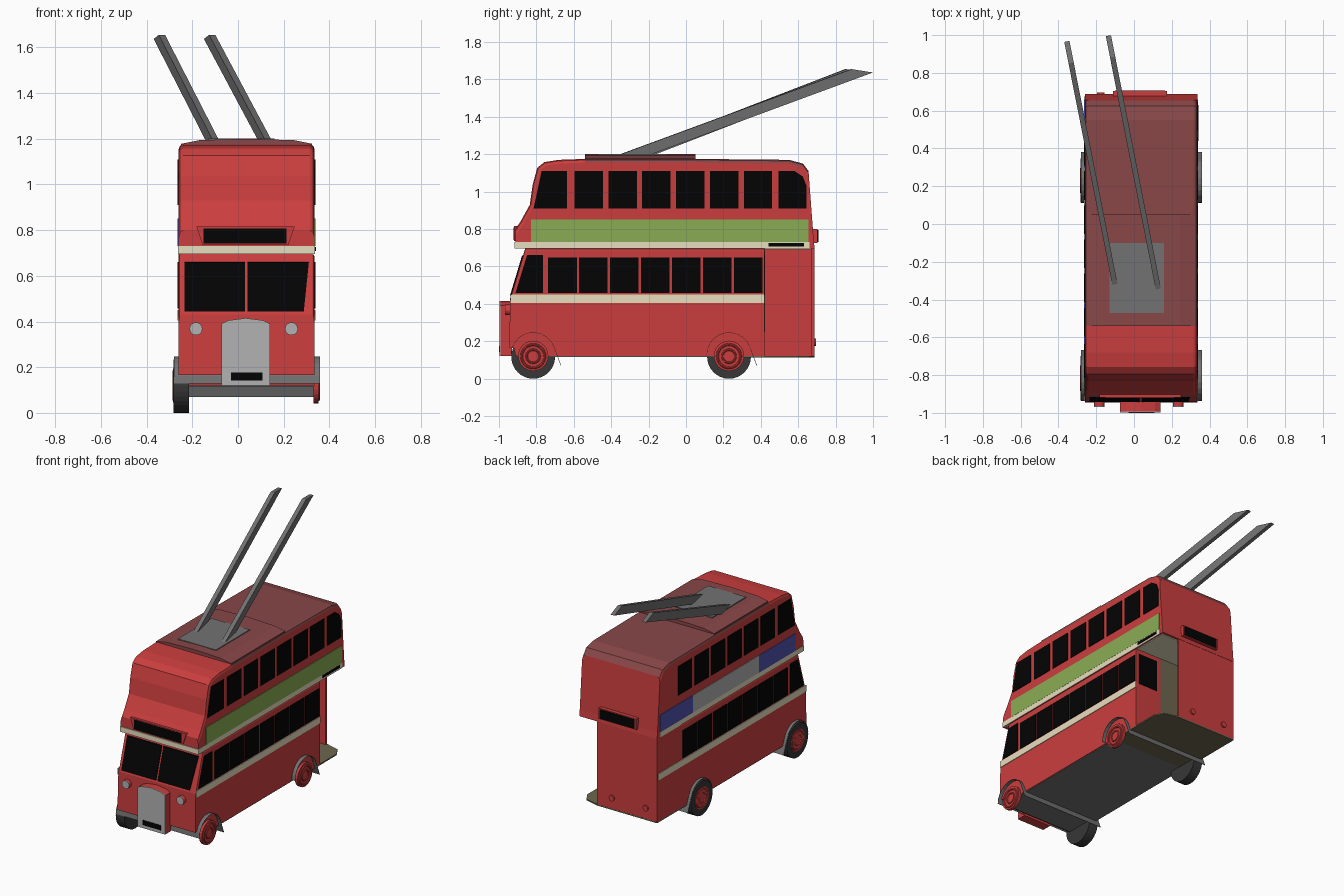
import bpy, bmesh
from math import sin, cos, pi, radians
from mathutils import Vector

if "Cube" in bpy.data.objects:
    bpy.data.objects.remove(bpy.data.objects["Cube"])


def material(name, r, g, b):
    m = bpy.data.materials.new(name)
    m.use_nodes = True
    m.diffuse_color = (r, g, b, 1)
    bsdf = next(n for n in m.node_tree.nodes if n.type == "BSDF_PRINCIPLED")
    bsdf.inputs["Base Color"].default_value = (r, g, b, 1)
    return m


red = material("red paint", .60, .048, .048)
roof = material("faded roof", .25, .063, .065)
green = material("green panel", .255, .415, .088)
cream = material("cream trim", .84, .77, .55)
blue = material("blue panel", .085, .085, .45)
grey = material("mid grey", .17, .17, .17)
silver = material("silver", .45, .45, .45)
dark = material("dark rubber", .038, .038, .038)
black = material("black glass", .001, .001, .001)
olive = material("olive floor", .155, .135, .08)

L, R = .335, -.26          # body sides
MID = (L + R) / 2


def prism(name, pts, push, mat):
    """Solid made by pushing a flat 3D polygon along a vector."""
    bm = bmesh.new()
    a = [bm.verts.new(p) for p in pts]
    b = [bm.verts.new(Vector(p) + Vector(push)) for p in pts]
    bm.faces.new(a)
    bm.faces.new(b)
    for i in range(len(a)):
        j = (i + 1) % len(a)
        bm.faces.new((a[i], a[j], b[j], b[i]))
    bmesh.ops.recalc_face_normals(bm, faces=bm.faces)
    me = bpy.data.meshes.new(name)
    bm.to_mesh(me)
    bm.free()
    ob = bpy.data.objects.new(name, me)
    me.materials.append(mat)
    bpy.context.collection.objects.link(ob)
    return ob


def side(name, yz, x0, x1, mat):
    return prism(name, [(x0, y, z) for y, z in yz], (x1 - x0, 0, 0), mat)


def front(name, xz, y0, y1, mat):
    return prism(name, [(x, y0, z) for x, z in xz], (0, y1 - y0, 0), mat)


def rect(a0, a1, b0, b1):
    return [(a0, b0), (a1, b0), (a1, b1), (a0, b1)]


def circle(a, b, r, n=24):
    return [(a + r * cos(2 * pi * i / n), b + r * sin(2 * pi * i / n)) for i in range(n)]


def soften(ob, low, size):
    """Round the edges where the body sides meet the outline, above a height."""
    bm = bmesh.new()
    bm.from_mesh(ob.data)
    edges = [e for e in bm.edges
             if abs(e.verts[0].co.x - e.verts[1].co.x) < .01
             and min(v.co.z for v in e.verts) >= low]
    bmesh.ops.bevel(bm, geom=edges, offset=size, segments=2, profile=.5,
                    affect='EDGES', clamp_overlap=False)
    bm.to_mesh(ob.data)
    bm.free()


# Upper deck with faded roof behind the front dome
upper = side("upper_deck", [
    (-.912, .695), (-.912, .80), (-.885, .84), (-.835, .93), (-.82, 1.037),
    (-.795, 1.128), (-.757, 1.158), (-.68, 1.17), (-.54, 1.175), (.05, 1.175),
    (.55, 1.17), (.625, 1.15), (.655, 1.11), (.683, .74), (.688, .695)], R, L, red)
soften(upper, .79, .02)
upper.data.materials.append(roof)
for f in upper.data.polygons:
    if f.center.y > -.54 and f.normal.z > .35:
        f.material_index = 1

# Lower deck, rear entrance walls and floor
lower = side("lower_deck", [(-.945, .165), (-.94, .43), (-.86, .696), (.42, .696),
                            (.42, .12), (-.91, .12), (-.92, .165)], R, L, red)
soften(lower, .42, .012)
side("rear_side_wall", rect(.42, .685, .12, .696), R, R + .012, red)
front("rear_wall", rect(R, .2, .115, .696), .672, .686, red)
platform = [(R, .2), (L, .2), (L, .6), (.3, .66), (.2, .687), (R, .687)]
prism("platform", [(x, y, .112) for x, y in platform], (0, 0, .009), olive)
side("underfloor", rect(-.9, .2, .115, .121), R + .005, L - .005, grey)
side("platform_ceiling", rect(.42, .672, .69, .696), R + .01, L - .01, cream)
front("stair_panel", [(-.05, .3), (.08, .25), (.13, .25), (.13, .69), (-.05, .69)],
      .42, .423, olive)
front("entrance_window", rect(.16, .31, .44, .66), .42, .423, black)

# Cream bands
side("upper_band", rect(-.917, .66, .695, .731), R - .003, L + .003, cream)
for s, x in (("left", L), ("right", R)):
    out = .004 if x > 0 else -.004
    end = .42 if x > 0 else .675
    side(s + "_lower_band", rect(-.938, end, .405, .45), x, x + out, cream)
    # Upper windows
    side(s + "_upper_window_front",
         [(-.815, .91), (-.635, .91), (-.635, 1.11), (-.772, 1.11)], x, x + out, black)
    for i in range(6):
        y = -.596 + i * .181
        side(s + "_upper_window", rect(y, y + .152, .91, 1.11), x, x + out, black)
    # Lower windows
    side(s + "_lower_window_front",
         [(-.912, .457), (-.765, .457), (-.765, .66), (-.85, .66)], x, x + out, black)
    for i in range(7):
        y = -.737 + i * .1655
        side(s + "_lower_window", rect(y, y + .153, .457, .648), x, x + out, black)

side("left_upper_window_rear", [(.495, .91), (.645, .91), (.645, 1.03), (.625, 1.08),
                                (.58, 1.11), (.495, 1.11)], L, L + .004, black)
side("left_side_blind", rect(.44, .63, .708, .726), L, L + .006, black)

# Side panels between the decks
side("left_panel", rect(-.83, .655, .731, .85), L, L + .004, green)
for y0, y1, m in ((-.82, -.42, blue), (-.42, .3, silver), (.3, .655, blue)):
    side("right_panel", rect(y0, y1, .731, .85), R, R - .004, m)


# Windscreen on the sloping cab front
def slope(x, z):
    return (x, -.94 + (z - .43) * .301, z)


for xs in ((-.235, .03, .03, -.235), (.042, .288, .31, .042)):
    zs = (.445, .445, .66, .66)
    prism("windscreen", [slope(x, z) for x, z in zip(xs, zs)], (0, -.006, -.002), black)

# Front and rear destination boxes
front("front_blind_box", [(-.155, .735), (.22, .735), (.248, .815), (-.182, .815)],
      -.88, -.919, red)
front("front_blind", rect(-.152, .212, .742, .808), -.919, -.922, black)
front("rear_blind_box", rect(-.112, .175, .725, .80), .66, .704, red)
front("rear_blind", rect(-.1, .165, .731, .794), .704, .708, black)

# Radiator, number plate and lamps
grille = [(-.073, .12), (.14, .12), (.14, .39), (.11, .405), (.034, .415),
          (-.043, .405), (-.073, .39)]
front("radiator_shell", grille, -.93, -.992, red)
front("radiator_face", grille, -.992, -.997, silver)
front("number_plate", rect(-.03, .108, .142, .176), -.997, -1.0, black)
for x in (-.184, .234):
    front("headlamp_body", circle(x, .368, .028), -.935, -.964, red)
    front("headlamp_glass", circle(x, .368, .028), -.964, -.968, silver)
for x in (.085, -.175):
    front("rear_lamp", circle(x, .195, .02, 16), .68, .696, red)


# Wheels and full-width mudguards
def ring(name, x, y, major, minor):
    bpy.ops.mesh.primitive_torus_add(location=(x, y, .12), rotation=(0, pi / 2, 0),
                                     major_radius=major, minor_radius=minor,
                                     major_segments=28, minor_segments=8)
    bpy.context.object.name = name
    bpy.context.object.data.materials.append(red)
    bpy.ops.object.shade_smooth_by_angle()


for label, y in (("front", -.817), ("rear", .23)):
    side(label + "_right_tyre", circle(y, .117, .117, 32), R + .045, R - .022, dark)
    side(label + "_right_hub", circle(y, .12, .075), R, R - .024, red)
    side(label + "_left_hub", circle(y, .122, .081), L - .005, L + .017, red)
    for s, x in (("left", L + .017), ("right", R - .02)):
        ring(f"{label}_{s}_rim", x, y, .062, .007)
        ring(f"{label}_{s}_hub_ring", x, y, .035, .006)
    arc = [radians(180 - a) for a in range(0, 161, 16)]
    outer = [(y + .12 * cos(a), .128 + .12 * sin(a)) for a in arc] + [(y + .15, .07)]
    inner = [(y + .118 * cos(a), .128 + .118 * sin(a)) for a in arc] + [(y + .147, .07)]
    side(label + "_mudguard", outer + inner[::-1], R - .02, L + .025, grey)

# Raised roof panel, pole base and trolley poles
front("roof_panel", [(-.25, 1.165), (-.25, 1.178), (-.17, 1.194), (MID, 1.2),
                     (.245, 1.194), (.325, 1.178), (.325, 1.165)], -.54, .05, roof)
prism("pole_base", [(x, y, 1.192) for x, y in rect(-.13, .16, -.47, -.1)],
      (0, 0, .01), grey)
for name, foot, tip in (("right_pole", (-.10, -.325, 1.2), (-.333, .853, 1.655)),
                        ("left_pole", (.13, -.35, 1.2), (-.113, .883, 1.655))):
    foot, run = Vector(foot), Vector(tip) - Vector(foot)
    along = Vector((run.x, run.y, 0)).normalized()
    across = Vector((along.y, -along.x, 0)) * .014
    heel = foot + along * .116 - Vector((0, 0, .018))
    prism(name, [foot - across, foot + across, heel + across, heel - across], run, grey)
